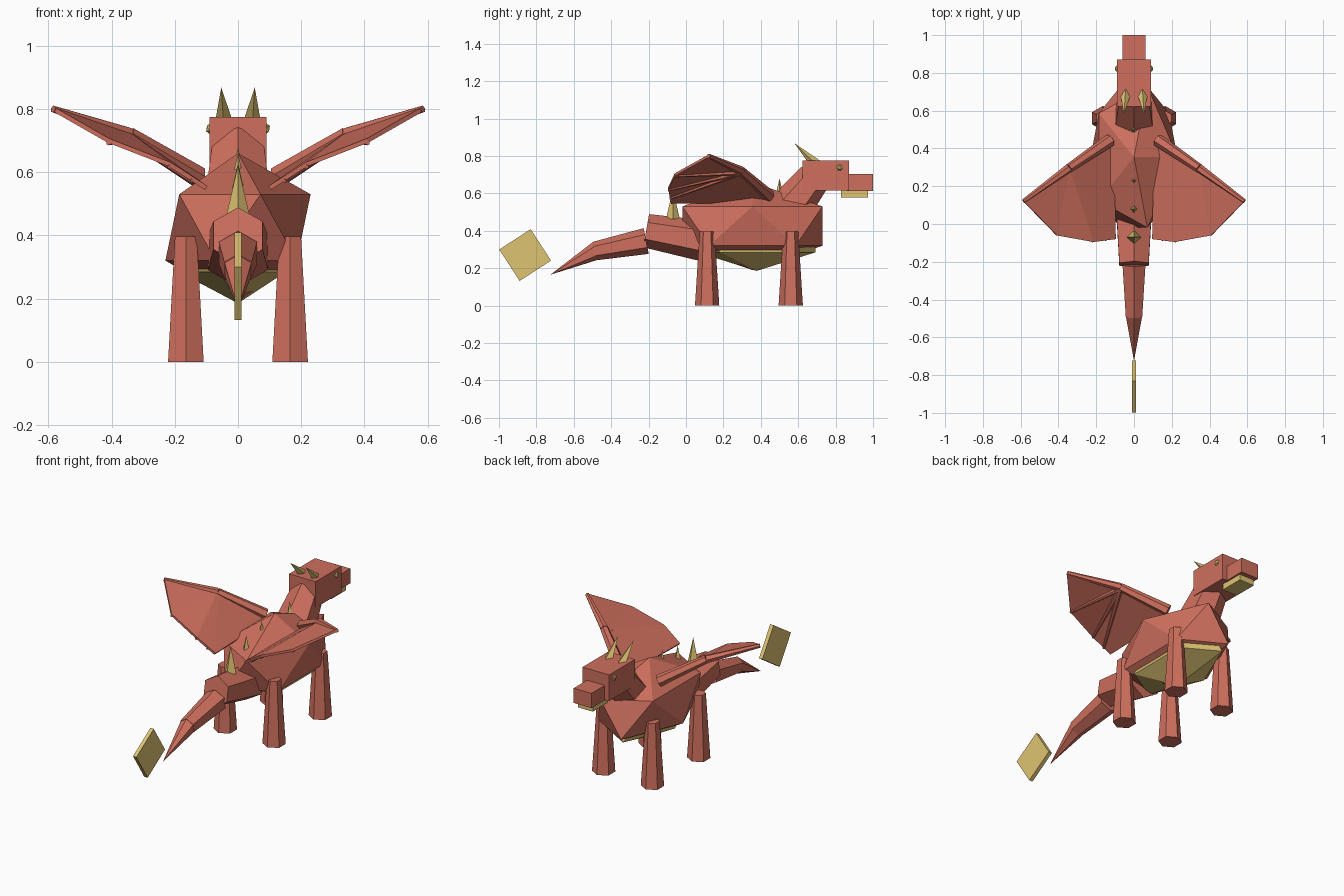
import bpy, bmesh, math
from mathutils import Matrix, Vector

if "Cube" in bpy.data.objects:
    bpy.data.objects.remove(bpy.data.objects["Cube"])


def material(name, rgb):
    m = bpy.data.materials.new(name)
    m.diffuse_color = (*rgb, 1)
    m.use_nodes = True
    m.node_tree.nodes["Principled BSDF"].inputs["Base Color"].default_value = m.diffuse_color
    return m


RED = material("red_hide", (0.62, 0.16, 0.11))
GOLD = material("gold_horn", (0.73, 0.55, 0.17))


def finish(name, bm, mat):
    bmesh.ops.recalc_face_normals(bm, faces=bm.faces)
    me = bpy.data.meshes.new(name)
    bm.to_mesh(me)
    bm.free()
    me.materials.append(mat)
    ob = bpy.data.objects.new(name, me)
    bpy.context.collection.objects.link(ob)
    return ob


def cone(name, a, b, r1, r2, sides=6, mat=RED):
    """Tapered prism from a to b with one corner in the upright plane."""
    a, b = Vector(a), Vector(b)
    z = (b - a).normalized()
    x = Vector((1, 0, 0))
    x = (x - z * x.dot(z)).normalized()
    y = z.cross(x)
    rot = Matrix((x, y, z)).transposed().to_4x4()
    bm = bmesh.new()
    bmesh.ops.create_cone(bm, cap_ends=True, segments=sides, radius1=r1, radius2=r2,
                          depth=(b - a).length, matrix=Matrix.Translation((a + b) / 2) @ rot)
    bmesh.ops.remove_doubles(bm, verts=bm.verts, dist=1e-5)
    return finish(name, bm, mat)


def box(name, c, size, mat=RED, tilt=0):
    bm = bmesh.new()
    m = Matrix.Translation(c) @ Matrix.Rotation(tilt, 4, 'X') @ Matrix.Diagonal((*size, 1))
    bmesh.ops.create_cube(bm, size=1, matrix=m)
    return finish(name, bm, mat)


def ico(name, c, size, mat=RED):
    bm = bmesh.new()
    bmesh.ops.create_icosphere(bm, subdivisions=1, radius=1,
                               matrix=Matrix.Translation(c) @ Matrix.Diagonal((*size, 1)))
    return finish(name, bm, mat)


# Torso
ico("body", (0, 0.355, 0.425), (0.257, 0.44, 0.235))
ico("belly", (0, 0.377, 0.365), (0.21, 0.37, 0.18), GOLD)

# Neck and head
cone("neck", (0, 0.50, 0.45), (0, 0.687, 0.686), 0.125, 0.09)
box("head", (0, 0.747, 0.695), (0.18, 0.25, 0.16))
box("snout", (0, 0.93, 0.658), (0.12, 0.14, 0.09))
box("lower_jaw", (0, 0.90, 0.597), (0.10, 0.145, 0.038), GOLD)

# Tail, each segment overlapping the next
cone("tail_base", (0, 0.10, 0.345), (0, -0.213, 0.40), 0.11, 0.09)
cone("tail_middle", (0, -0.213, 0.345), (0, -0.49, 0.291), 0.07, 0.05)
cone("tail_end", (0, -0.475, 0.295), (0, -0.725, 0.165), 0.05, 0)
box("tail_blade", (0, -0.86, 0.27), (0.023, 0.2, 0.2), GOLD, math.radians(33))

# Back spines
for i, (y, tip) in enumerate([(0.50, 0.68), (0.23, 0.66), (0.08, 0.63), (-0.07, 0.622)]):
    cone(f"back_spine_{i + 1}", (0, y, tip - 0.16), (0, y, tip), 0.037, 0, 4, GOLD)

# Paired parts
for side, s in (("right", 1), ("left", -1)):
    for end, y in (("front", 0.56), ("rear", 0.113)):
        cone(f"{end}_leg_{side}", (s * 0.165, y, 0), (s * 0.165, y, 0.396), 0.065, 0.04)
    cone(f"horn_{side}", (s * 0.043, 0.71, 0.74), (s * 0.053, 0.58, 0.868), 0.033, 0, 4, GOLD)
    ico(f"eye_{side}", (s * 0.085, 0.822, 0.738), (0.018, 0.02, 0.02), GOLD)

    # Wing: arm, membrane fanned from the wrist, finger bones
    def P(x, y, z):
        return Vector((s * x, y, z))
    root, rear = P(0.11, 0.455, 0.555), P(0.10, -0.08, 0.55)
    wrist, tip = P(0.345, 0.295, 0.72), P(0.585, 0.12, 0.80)
    f2, f3 = P(0.41, -0.06, 0.70), P(0.217, -0.095, 0.625)
    bm = bmesh.new()
    hub = bm.verts.new(wrist)
    rim = [bm.verts.new(p) for p in (tip, f2, f3, rear, root)]
    for a, b in zip(rim, rim[1:]):
        bm.faces.new((hub, a, b))
    wing = finish(f"wing_membrane_{side}", bm, RED)
    mod = wing.modifiers.new("thickness", 'SOLIDIFY')
    mod.thickness, mod.offset = 0.014, 0
    cone(f"wing_arm_{side}", P(0.125, 0.445, 0.585), wrist, 0.034, 0.024)
    cone(f"wing_forearm_{side}", wrist, tip, 0.024, 0.012)
    drop = Vector((0, 0, -0.008))
    for i, p in enumerate((f2, f3, rear.lerp(f3, 0.4))):
        cone(f"wing_finger_{side}_{i + 1}", wrist + drop, p + drop, 0.016, 0.007)
